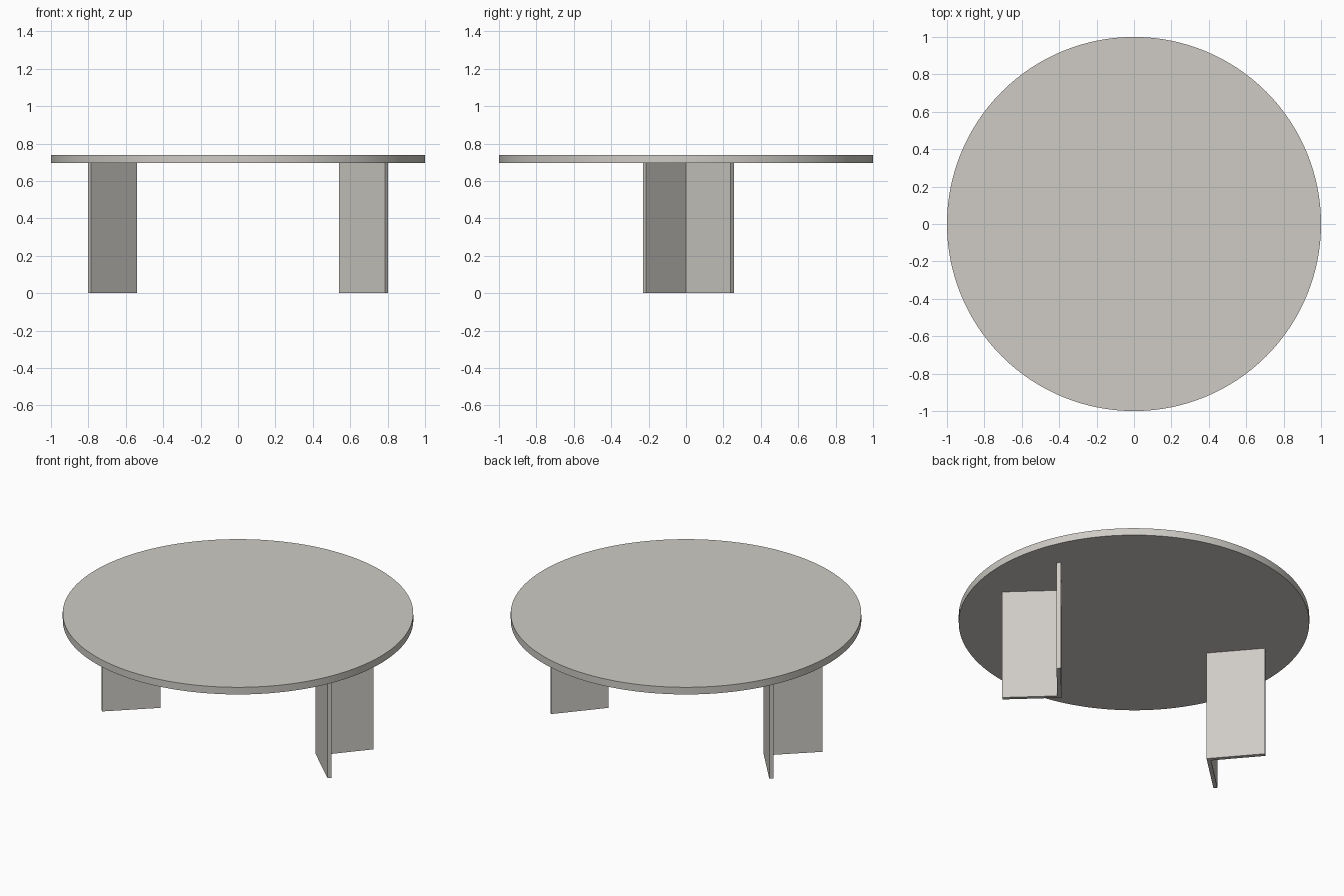
import bpy, bmesh, math

if "Cube" in bpy.data.objects:
    bpy.data.objects.remove(bpy.data.objects["Cube"])

stone = bpy.data.materials.new("warm_grey")
stone.diffuse_color = (0.62, 0.60, 0.56, 1)
stone.use_nodes = True
stone.node_tree.nodes["Principled BSDF"].inputs["Base Color"].default_value = stone.diffuse_color

TOP_LOW, TOP_HIGH = 0.695, 0.74


def prism(name, outline, z0, z1):
    """Extrude a flat outline from z0 up to z1."""
    bm = bmesh.new()
    face = bm.faces.new([bm.verts.new((x, y, z0)) for x, y in outline])
    ext = bmesh.ops.extrude_face_region(bm, geom=[face], use_keep_orig=True)
    up = [v for v in ext["geom"] if isinstance(v, bmesh.types.BMVert)]
    bmesh.ops.translate(bm, verts=up, vec=(0, 0, z1 - z0))
    bmesh.ops.recalc_face_normals(bm, faces=bm.faces)
    mesh = bpy.data.meshes.new(name)
    bm.to_mesh(mesh)
    bm.free()
    mesh.materials.append(stone)
    obj = bpy.data.objects.new(name, mesh)
    bpy.context.collection.objects.link(obj)
    return obj


# Round table top
circle = [(math.cos(math.tau * i / 128), math.sin(math.tau * i / 128)) for i in range(128)]
top = prism("table_top", circle, TOP_LOW, TOP_HIGH)
bpy.context.view_layer.objects.active = top
top.select_set(True)
bpy.ops.object.shade_smooth_by_angle(angle=math.radians(30))

# Two V-shaped panel legs, opening outwards, mirrored left to right
v_outline = [(0.54, 0), (0.785, -0.231), (0.801, -0.215),
             (0.573, 0), (0.777, 0.239), (0.76, 0.257)]
for name, side in (("right_leg", 1), ("left_leg", -1)):
    prism(name, [(side * x, y) for x, y in v_outline], 0, TOP_LOW)
